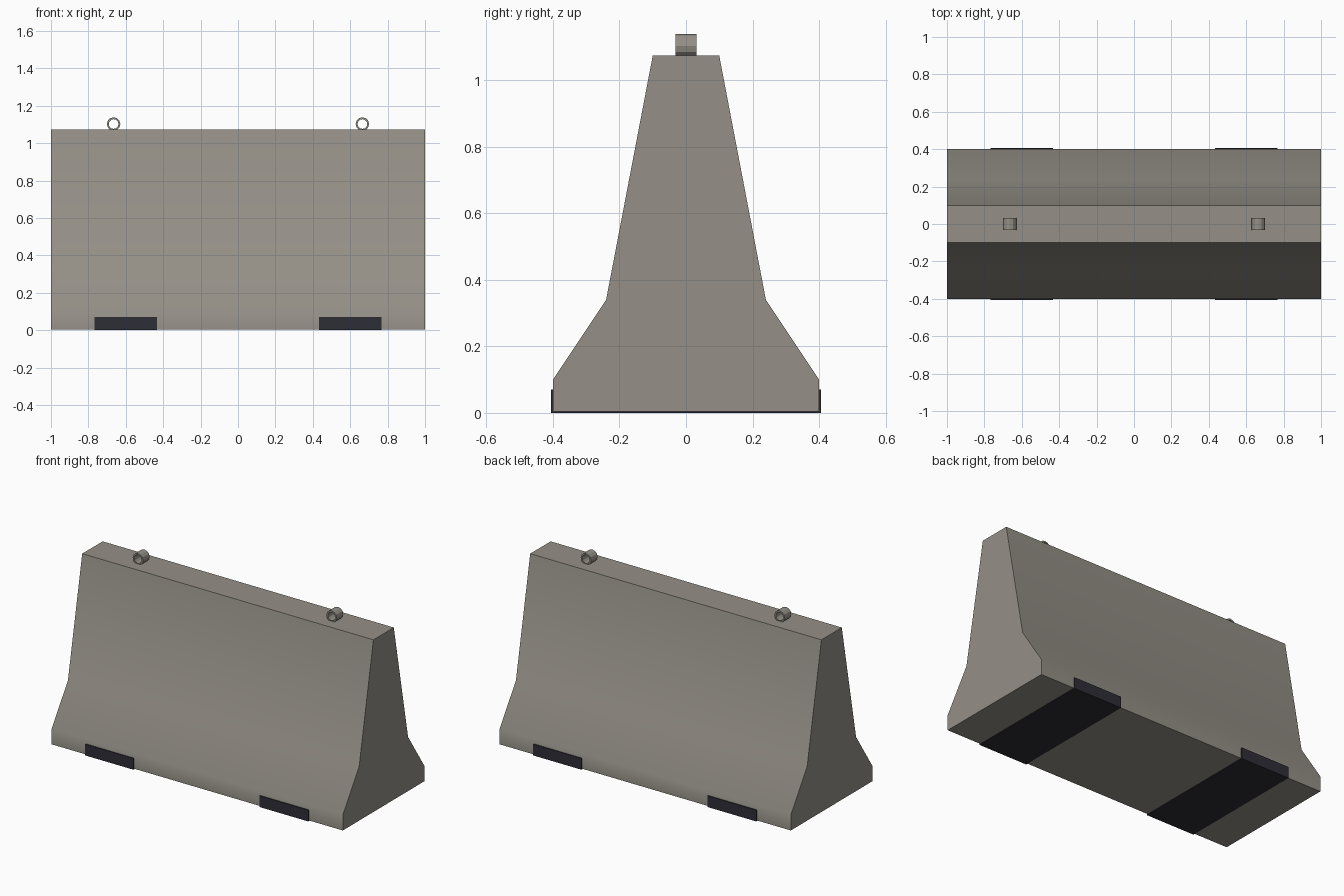
import bpy, bmesh
from math import cos, sin, tau, radians

cube = bpy.data.objects.get("Cube")
if cube:
    bpy.data.objects.remove(cube, do_unlink=True)


def material(name, rgb):
    mat = bpy.data.materials.new(name)
    mat.use_nodes = True
    color = (*rgb, 1)
    mat.diffuse_color = color
    bsdf = mat.node_tree.nodes["Principled BSDF"]
    bsdf.inputs["Base Color"].default_value = color
    bsdf.inputs["Roughness"].default_value = 0.9
    return mat


concrete = material("concrete grey", (0.30, 0.28, 0.245))
rubber = material("dark rubber", (0.027, 0.027, 0.037))


def finish(name, bm, mat, smooth_angle=None):
    bmesh.ops.recalc_face_normals(bm, faces=bm.faces)
    mesh = bpy.data.meshes.new(name)
    bm.to_mesh(mesh)
    bm.free()
    mesh.materials.append(mat)
    obj = bpy.data.objects.new(name, mesh)
    bpy.context.collection.objects.link(obj)
    if smooth_angle:
        bpy.ops.object.select_all(action="DESELECT")
        bpy.context.view_layer.objects.active = obj
        obj.select_set(True)
        bpy.ops.object.shade_smooth_by_angle(angle=radians(smooth_angle))
    return obj


def extrude_face(bm, points, vector):
    face = bm.faces.new([bm.verts.new(p) for p in points])
    result = bmesh.ops.extrude_face_region(bm, geom=[face], use_keep_orig=True)
    moved = [v for v in result["geom"] if isinstance(v, bmesh.types.BMVert)]
    bmesh.ops.translate(bm, verts=moved, vec=vector)


# Barrier body: mirrored half profile swept along x
half = [(0.40, 0.004), (0.40, 0.10), (0.24, 0.34), (0.10, 1.073)]
profile = half + [(-y, z) for y, z in reversed(half)]
bm = bmesh.new()
extrude_face(bm, [(-1, y, z) for y, z in profile], (2, 0, 0))
finish("barrier_body", bm, concrete, 40)


# Rubber foot pads wrapping under the base
def foot_pad(name, x):
    x0, x1, y = x - 0.167, x + 0.167, 0.406
    bm = bmesh.new()
    extrude_face(bm, [(x0, -y, 0), (x1, -y, 0), (x1, y, 0), (x0, y, 0)], (0, 0, 0.07))
    finish(name, bm, rubber)


# Lifting loops: short open tubes lying along y
def lifting_loop(name, x, sides=12):
    bm = bmesh.new()
    rings = []
    for r, y in ((0.036, -0.032), (0.036, 0.032), (0.026, 0.032), (0.026, -0.032)):
        angles = [tau * i / sides for i in range(sides)]
        rings.append([bm.verts.new((x + r * cos(a), y, 1.102 + r * sin(a))) for a in angles])
    for k, ring in enumerate(rings):
        following = rings[(k + 1) % len(rings)]
        for i in range(sides):
            j = (i + 1) % sides
            bm.faces.new((ring[i], ring[j], following[j], following[i]))
    finish(name, bm, concrete)


for side, sign in (("left", 1), ("right", -1)):
    foot_pad(side + "_foot_pad", sign * 0.60)
    lifting_loop(side + "_lifting_loop", sign * 0.665)
